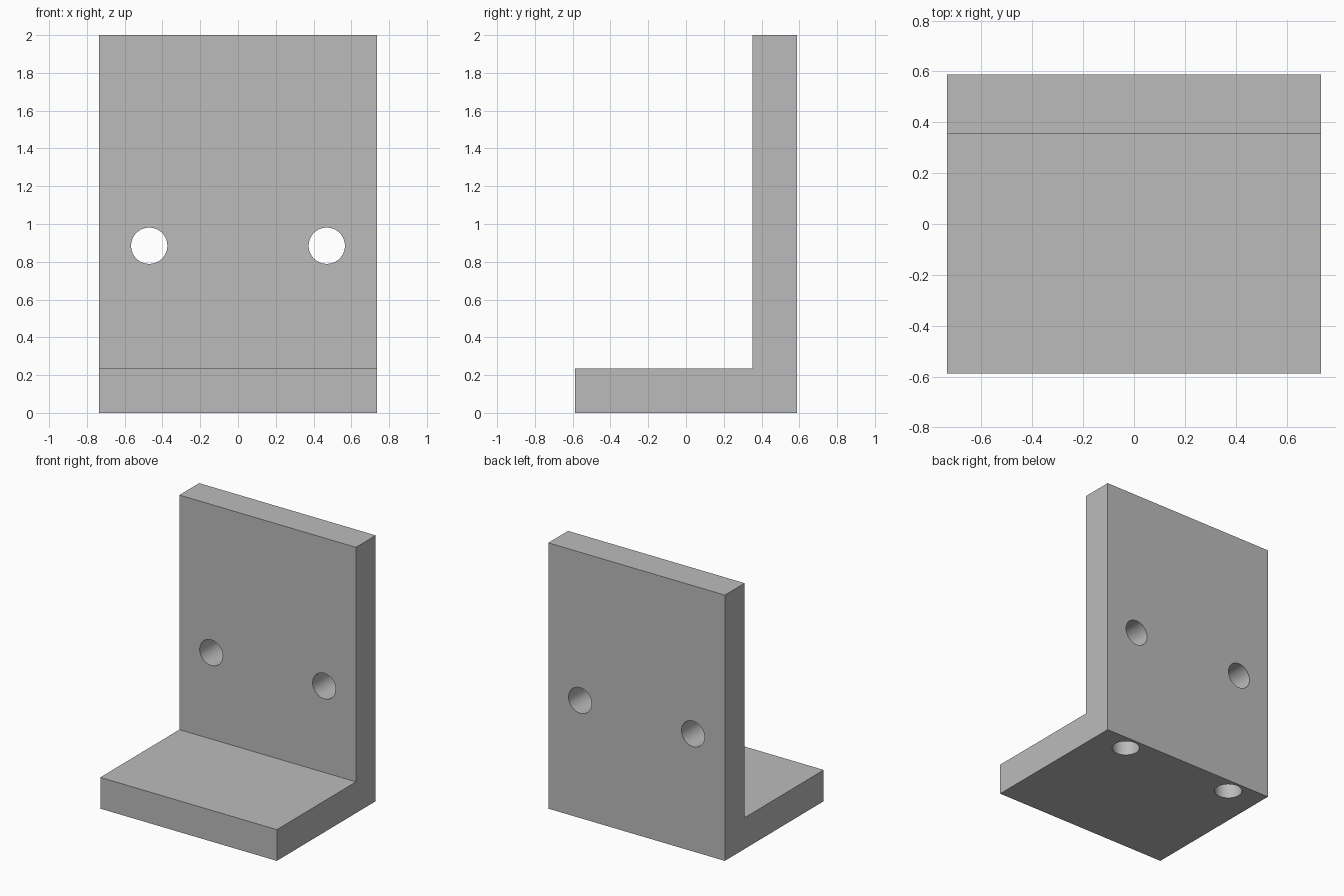
import bpy, bmesh, math

cube = bpy.data.objects.get("Cube")
if cube:
    bpy.data.objects.remove(cube, do_unlink=True)

WIDTH, DEPTH, HEIGHT, THICK = 1.47, 1.176, 2.0, 0.235
HOLE_X, HOLE_Z, HOLE_R = 0.47, 0.885, 0.096
SOCKET_DEPTH = 0.44

grey = bpy.data.materials.new("plain grey")
grey.use_nodes = True
grey.diffuse_color = (0.5, 0.5, 0.5, 1)
grey.node_tree.nodes["Principled BSDF"].inputs["Base Color"].default_value = grey.diffuse_color

# L-shaped bracket: side profile extruded across the width
front, back = -DEPTH / 2, DEPTH / 2
wall = back - THICK
profile = [(front, 0), (back, 0), (back, HEIGHT), (wall, HEIGHT), (wall, THICK), (front, THICK)]
bm = bmesh.new()
face = bm.faces.new([bm.verts.new((-WIDTH / 2, y, z)) for y, z in profile])
extruded = bmesh.ops.extrude_face_region(bm, geom=[face])
verts = [v for v in extruded["geom"] if isinstance(v, bmesh.types.BMVert)]
bmesh.ops.translate(bm, verts=verts, vec=(WIDTH, 0, 0))
bmesh.ops.recalc_face_normals(bm, faces=bm.faces)
mesh = bpy.data.meshes.new("bracket")
bm.to_mesh(mesh)
bm.free()
bracket = bpy.data.objects.new("bracket", mesh)
bpy.context.collection.objects.link(bracket)
mesh.materials.append(grey)


def drill(location, length, tilt=0.0):
    """Cut one round hole and remove the cutter."""
    bpy.ops.mesh.primitive_cylinder_add(vertices=64, radius=HOLE_R, depth=length,
                                        location=location, rotation=(tilt, 0, 0))
    cutter = bpy.context.object
    cutter.name = "hole_cutter"
    cutter.hide_render = True
    cutter.data.materials.append(grey)
    cut = bracket.modifiers.new("hole", "BOOLEAN")
    cut.operation, cut.solver, cut.object = "DIFFERENCE", "EXACT", cutter
    bpy.context.view_layer.objects.active = bracket
    bpy.ops.object.modifier_apply(modifier=cut.name)
    bpy.data.objects.remove(cutter, do_unlink=True)


wall_mid = back - THICK / 2
for side in (-1, 1):
    # through hole in the upright plate
    drill((side * HOLE_X, wall_mid, HOLE_Z), THICK * 2, math.pi / 2)
    # blind socket rising from the underside into the upright plate
    drill((side * HOLE_X, wall_mid, 0), SOCKET_DEPTH * 2)

# Smooth hole walls, crisp plate edges
bpy.ops.object.select_all(action="DESELECT")
bracket.select_set(True)
bpy.context.view_layer.objects.active = bracket
bpy.ops.object.shade_smooth_by_angle(angle=math.radians(30))
